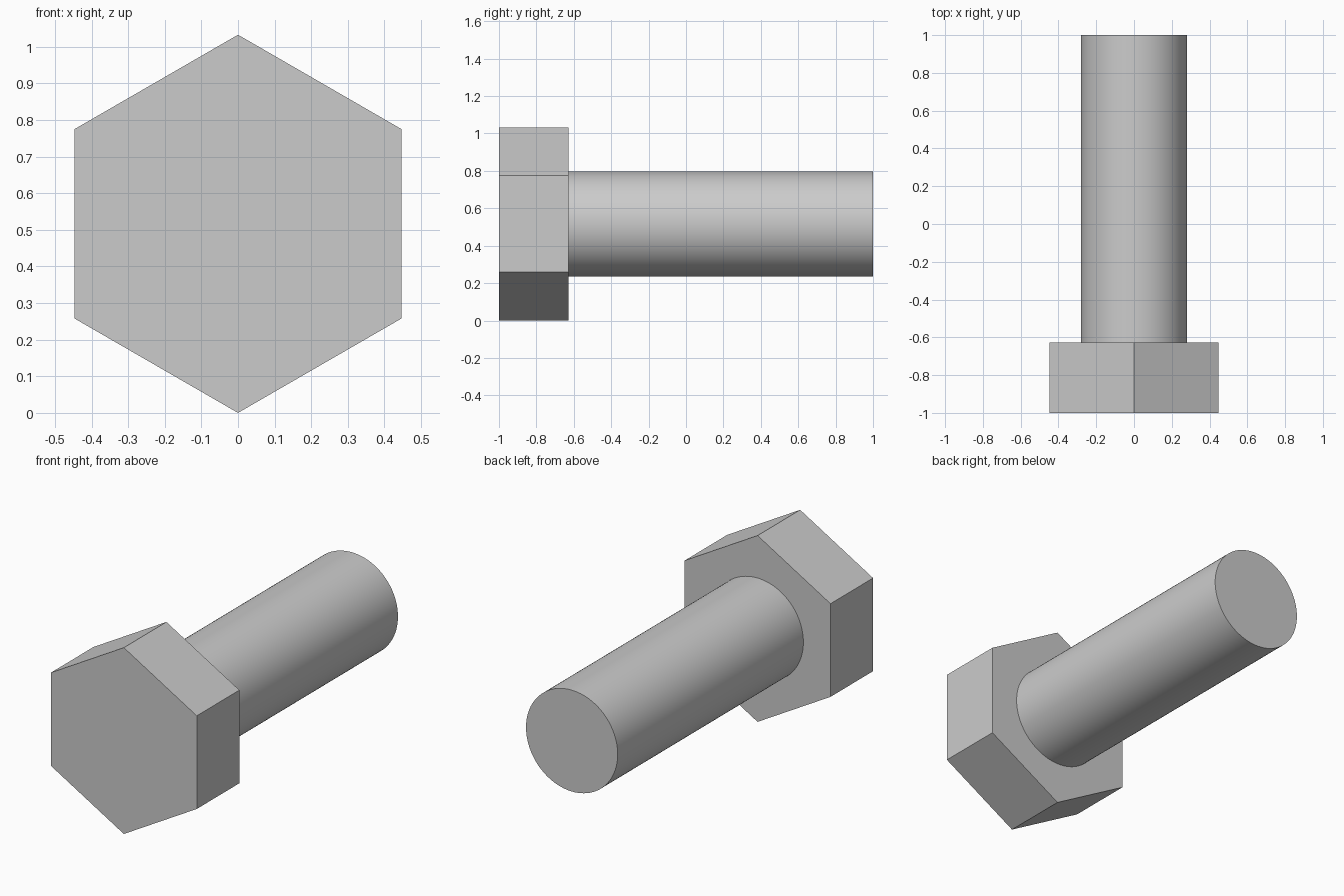
import bpy
import math

if "Cube" in bpy.data.objects:
    bpy.data.objects.remove(bpy.data.objects["Cube"])

HEAD_RADIUS = 0.5165     # corner radius of the hexagon, also the axis height
SHANK_RADIUS = 0.281
HEAD_BACK = -0.627


def rod(name, sides, radius, y0, y1):
    """Prism or cylinder lying along y, between y0 and y1."""
    bpy.ops.mesh.primitive_cylinder_add(
        vertices=sides, radius=radius, depth=y1 - y0,
        location=(0, (y0 + y1) / 2, HEAD_RADIUS),
        rotation=(math.radians(90), 0, 0))
    obj = bpy.context.object
    obj.name = name
    bpy.ops.object.transform_apply(location=False, rotation=True, scale=True)
    return obj


# Hexagonal head, one corner pointing up, flat faces
rod("bolt_head", 6, HEAD_RADIUS, -1.0, HEAD_BACK)

# Round smooth shank, seated slightly into the head
rod("bolt_shank", 96, SHANK_RADIUS, HEAD_BACK - 0.02, 1.0)
bpy.ops.object.shade_smooth_by_angle(angle=math.radians(30))
